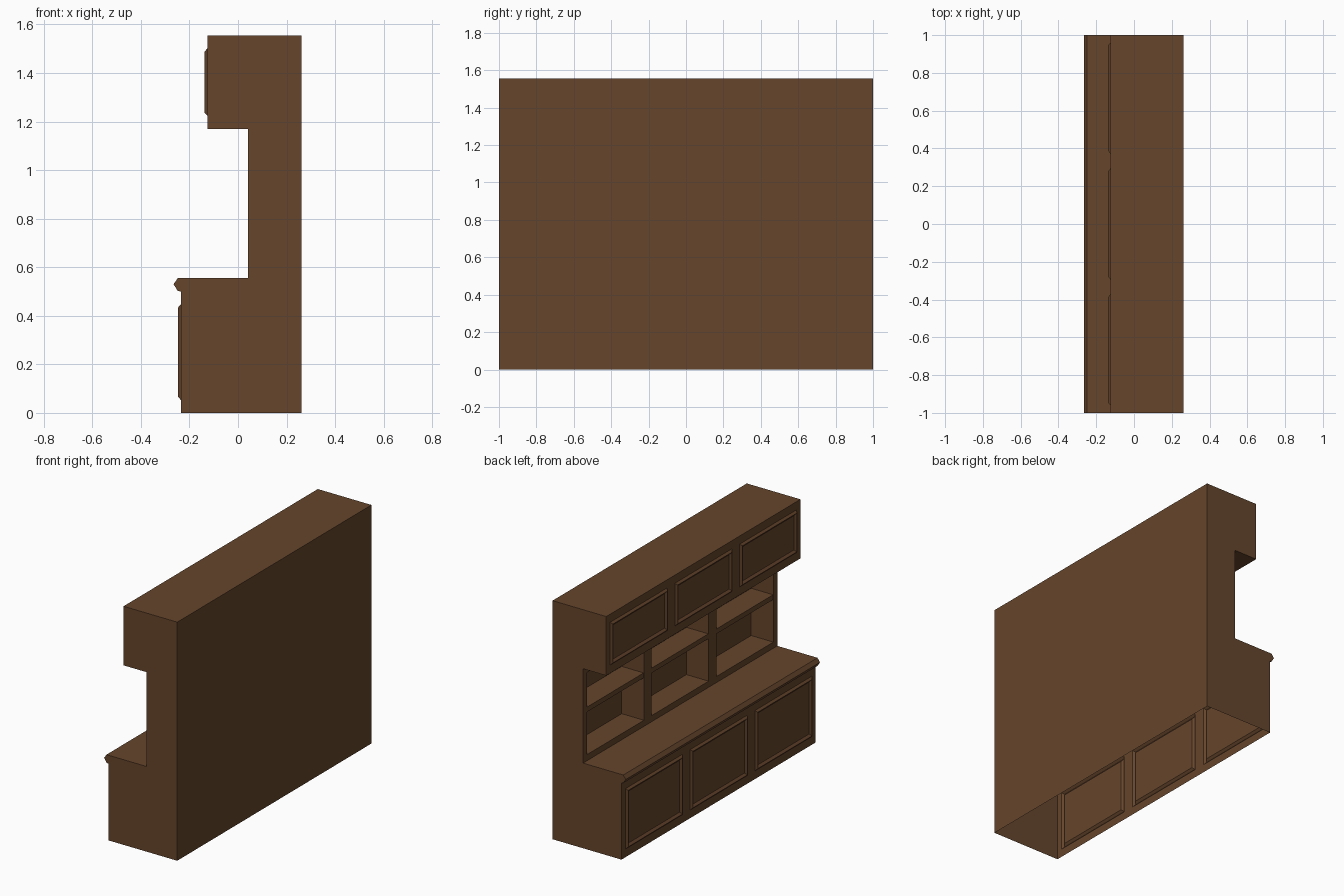
import bpy, bmesh

if "Cube" in bpy.data.objects:
    bpy.data.objects.remove(bpy.data.objects["Cube"])

# single wood colour
wood = bpy.data.materials.new("brown_wood")
wood.diffuse_color = (0.133, 0.060, 0.025, 1)
wood.use_nodes = True
wood.node_tree.nodes["Principled BSDF"].inputs["Base Color"].default_value = wood.diffuse_color

BACK, LOW, MID, UP = 0.262, -0.235, 0.042, -0.125   # x of back and the three fronts
Z1, Z2, TOP = 0.555, 1.17, 1.555                    # counter, upper cupboard, top
CELL = 2 / 3                                        # width of one bay


def make(name, build):
    bm = bmesh.new()
    build(bm)
    bmesh.ops.remove_doubles(bm, verts=bm.verts, dist=1e-5)
    me = bpy.data.meshes.new(name)
    bm.to_mesh(me)
    bm.free()
    me.materials.append(wood)
    ob = bpy.data.objects.new(name, me)
    bpy.context.collection.objects.link(ob)
    return ob


# carcass: side profile swept along y, open underneath and at the three fronts
def carcass(bm):
    prof = [(LOW, 0), (BACK, 0), (BACK, TOP), (UP, TOP), (UP, Z2), (MID, Z2),
            (MID, Z1), (-0.248, Z1), (-0.2655, 0.53), (-0.248, 0.502), (LOW, 0.5)]
    n = len(prof)
    a = [bm.verts.new((x, -1, z)) for x, z in prof]
    b = [bm.verts.new((x, 1, z)) for x, z in prof]
    bm.faces.new(a)
    bm.faces.new(b[::-1])
    for i in range(n):
        if i in (0, 3, 5, n - 1):     # open bottom, front walls made separately
            continue
        j = (i + 1) % n
        bm.faces.new((a[i], b[i], b[j], a[j]))


# front wall of three bays, each a set of nested rectangles (x offset, y margin, z margin)
def bays(x, z0, z1, rings):
    def build(bm):
        for k in (-1, 0, 1):
            y0, y1 = (k - 0.5) * CELL, (k + 0.5) * CELL
            prev = None
            for dx, my, mz in [(0, 0, 0)] + rings:
                cur = [bm.verts.new((x + dx, y, z)) for y, z in (
                    (y1 - my, z0 + mz), (y0 + my, z0 + mz),
                    (y0 + my, z1 - mz), (y1 - my, z1 - mz))]
                if prev:
                    for i in range(4):
                        j = (i + 1) % 4
                        bm.faces.new((prev[i], prev[j], cur[j], cur[i]))
                prev = cur
            bm.faces.new(prev)
    return build


# raised moulding ring around each door
moulding = [(0, 0.04, 0.053), (-0.012, 0.053, 0.066), (0, 0.068, 0.081)]
# recessed niche
niche = [(0, 0.04, 0.04), (0.16, 0.04, 0.04)]

make("carcass", carcass)
make("lower_doors", bays(LOW, 0, 0.5, moulding))
make("upper_doors", bays(UP, Z2, TOP, moulding))
make("display_niches", bays(MID, Z1, Z2, niche))


# one shelf board in each niche
def shelf(k):
    def build(bm):
        bmesh.ops.create_cube(bm, size=1)
        for v in bm.verts:
            v.co = (MID + 0.081 + v.co.x * 0.158, k * CELL + v.co.y * (CELL - 0.08),
                    0.887 + v.co.z * 0.032)
    return build


for k, side in ((-1, "right"), (0, "middle"), (1, "left")):
    make("shelf_" + side, shelf(k))
